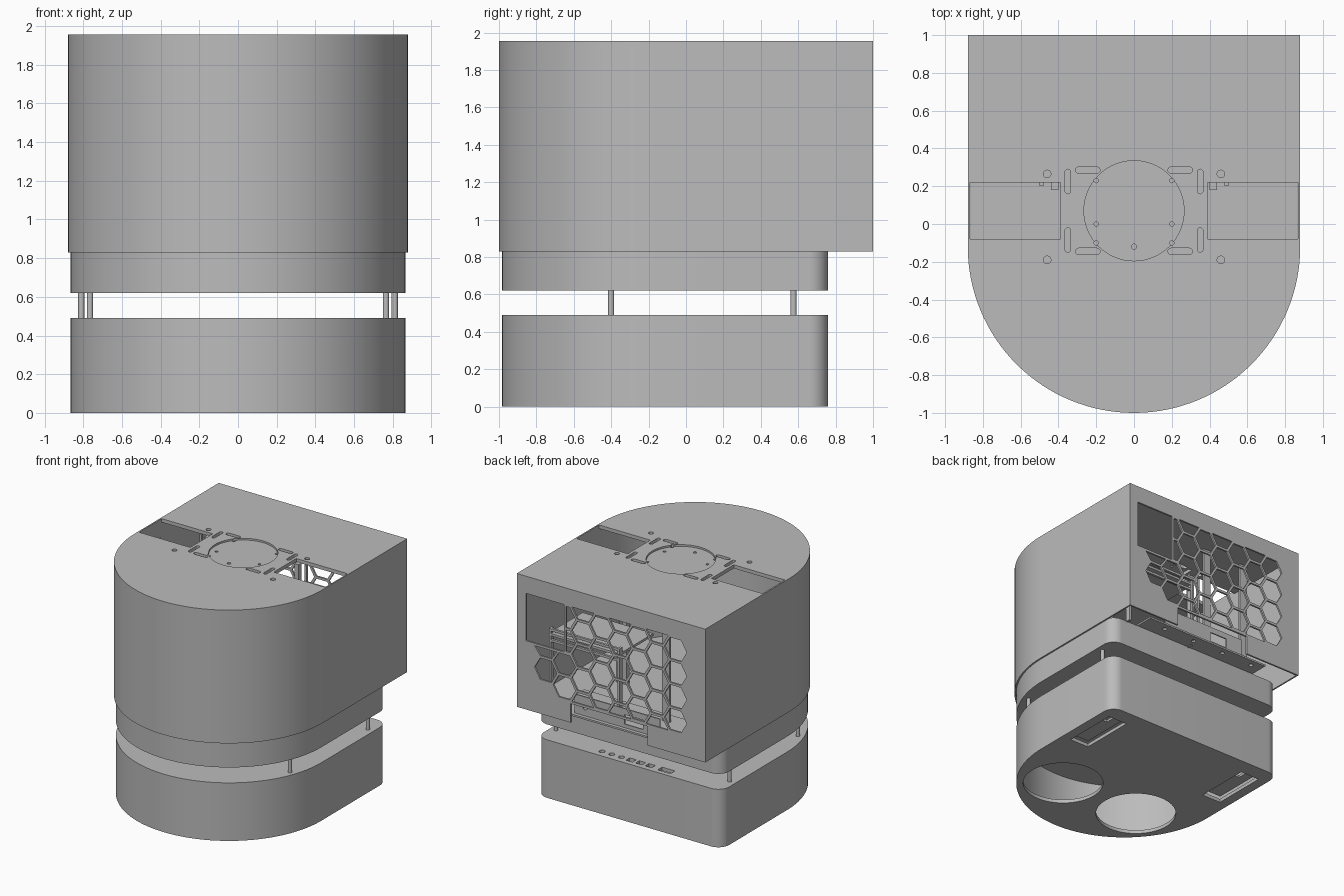
import bpy, bmesh
from math import sin, cos, pi, radians
from mathutils import Matrix

cube = bpy.data.objects.get("Cube")
if cube:
    bpy.data.objects.remove(cube, do_unlink=True)

grey = bpy.data.materials.new("plain grey")
grey.use_nodes = True
colour = (0.5, 0.5, 0.5, 1)
grey.diffuse_color = colour
grey.node_tree.nodes["Principled BSDF"].inputs["Base Color"].default_value = colour

# Maps a profile drawn in x and height to an upright panel
UPRIGHT = Matrix(((1, 0, 0, 0), (0, 0, 1, 0), (0, 1, 0, 0), (0, 0, 0, 1)))


def prism(name, loops, low, high, upright=False):
    """Extrude closed outlines between two levels."""
    bm = bmesh.new()
    for loop in loops:
        face = bm.faces.new([bm.verts.new((a, b, low)) for a, b in loop])
        new = bmesh.ops.extrude_face_region(bm, geom=[face])["geom"]
        verts = [v for v in new if isinstance(v, bmesh.types.BMVert)]
        bmesh.ops.translate(bm, verts=verts, vec=(0, 0, high - low))
    if upright:
        bm.transform(UPRIGHT)
    bmesh.ops.recalc_face_normals(bm, faces=bm.faces)
    mesh = bpy.data.meshes.new(name)
    bm.to_mesh(mesh)
    bm.free()
    mesh.materials.append(grey)
    obj = bpy.data.objects.new(name, mesh)
    bpy.context.collection.objects.link(obj)
    return obj


def cut(obj, loops, low, high, upright=False):
    """Subtract extruded outlines from an object."""
    cutter = prism("cutter", loops, low, high, upright)
    mod = obj.modifiers.new("cut", "BOOLEAN")
    mod.operation, mod.solver, mod.object = "DIFFERENCE", "EXACT", cutter
    bpy.context.view_layer.objects.active = obj
    bpy.ops.object.modifier_apply(modifier=mod.name)
    bpy.data.objects.remove(cutter, do_unlink=True)


def rect(x0, x1, y0, y1):
    return [(x0, y0), (x1, y0), (x1, y1), (x0, y1)]


def arc(x, y, r, start, end, n):
    steps = [radians(start + (end - start) * i / n) for i in range(n + 1)]
    return [(x + r * cos(a), y + r * sin(a)) for a in steps]


def circle(x, y, r, n=24):
    return arc(x, y, r, 0, 360, n)[:-1]


def slot(x, y, length, width, along_x):
    r, half = width / 2, (length - width) / 2
    if along_x:
        return arc(x + half, y, r, -90, 90, 8) + arc(x - half, y, r, 90, 270, 8)
    return arc(x, y + half, r, 0, 180, 8) + arc(x, y - half, r, 180, 360, 8)


def mirrored(loop):
    return [loop, [(-x, y) for x, y in loop]]


def bullet(half, back, corner=0.0):
    """Plan outline: half-round front, straight sides, optional round back corners."""
    front = arc(0, -0.12, half, 180, 360, 64)
    if not corner:
        return front + [(half, back), (-half, back)]
    x, y = half - corner, back - corner
    return front + arc(x, y, corner, 0, 90, 12) + arc(-x, y, corner, 90, 180, 12)


# Main shell, hollow and open below
shell = prism("upper_shell", [bullet(0.88, 1.0)], 0.83, 1.955)
cut(shell, [bullet(0.867, 0.985)], 0.7, 1.925)

# Openings in the shell top
holes = mirrored(rect(0.39, 0.868, -0.08, 0.22))
for y in (-0.19, 0.265):
    holes += mirrored(circle(0.46, y, 0.02))
for y in (-0.145, 0.285):
    holes += mirrored(slot(0.245, y, 0.13, 0.034, True))
for y in (-0.085, 0.225):
    holes += mirrored(slot(0.35, y, 0.13, 0.03, False))
cut(shell, holes, 1.8, 2.1)
cut(shell, [circle(0, 0.07, 0.265, 64)], 1.94, 2.1)
pins = [circle(0, -0.12, 0.014, 12)]
for y in (-0.1, 0.0, 0.23):
    pins += mirrored(circle(0.2, y, 0.012, 12))
cut(shell, pins, 1.8, 2.1)

# Back wall: window, honeycomb vent and lower notch
low, high, pitch = 1.01, 1.81, 0.2
vents = [rect(0.44, 0.796, 1.41, high), rect(-0.34, 0.377, 0.7, 0.99)]
radius = (pitch - 0.02) / 3 ** 0.5
for col in range(8):
    x = 0.61 - col * pitch * 0.866
    for row in range(5 - col % 2):
        z = low + pitch * (row + 0.5 * (col % 2))
        top, side = high, 1
        if col < 2 and z > 1.45:
            if col == 0:
                continue
            side = 0.42
        elif col < 2:
            top = 1.39
        cell = []
        for px, pz in circle(x, z, radius, 6):
            point = (min(px, side), min(max(pz, low), top))
            if not any(abs(point[0] - q[0]) + abs(point[1] - q[1]) < 1e-4 for q in cell):
                cell.append(point)
        vents.append(cell)
cut(shell, vents, 0.95, 1.1, True)

# Middle body, a closed hollow tray under the shell
middle = prism("middle_body", [bullet(0.865, 0.76, 0.1)], 0.62, 0.845)
cut(middle, [bullet(0.845, 0.74, 0.08)], 0.64, 0.825)

# Lower base with openings in its floor and sockets in its top
base = prism("lower_base", [bullet(0.865, 0.76, 0.1)], 0, 0.49)
cut(base, [bullet(0.845, 0.74, 0.08)], 0.03, 0.46)
cut(base, mirrored(circle(0.38, -0.43, 0.32, 64)) + mirrored(rect(0.6, 0.78, 0.14, 0.62)), -0.1, 0.1)
sockets = [circle(0.3 - 0.09 * i, 0.69, 0.024) for i in range(3)]
sockets += [rect(x - 0.03, x + 0.03, 0.665, 0.715) for x in (0.03, -0.06, -0.15)]
sockets.append(rect(-0.36, -0.24, 0.66, 0.72))
cut(base, sockets, 0.4, 0.6)

# Plates set above the long floor openings
liner = prism("floor_slot_plates", mirrored(rect(0.58, 0.8, 0.12, 0.64)), 0.07, 0.09)
cut(liner, mirrored(rect(0.66, 0.72, 0.45, 0.58)), 0, 0.2)

# Support posts between base and middle body
posts = mirrored(circle(0.765, -0.4, 0.016)) + mirrored(circle(0.81, 0.575, 0.016))
prism("support_posts", posts, 0.47, 0.64)

# Inner frame seen through the openings
prism("inner_posts", mirrored(rect(0.4, 0.44, 0.18, 0.22)) + mirrored(rect(0.48, 0.5, 0.2, 0.22)), 0.84, 1.93)
prism("inner_shelf", [rect(0.06, 0.72, 0.35, 0.8)], 1.4, 1.42)
prism("inner_shelf_rails", [rect(0.06, 0.72, 1.44, 1.46), rect(0.06, 0.72, 1.35, 1.37)], 0.78, 0.8, True)
prism("inner_shelf_legs", [rect(0.06, 0.08, 0.76, 0.8), rect(0.7, 0.72, 0.76, 0.8)], 0.84, 1.46)
rails = prism("inner_rails", [rect(x, x + 0.07, 0.85, 1.92) for x in (-0.28, -0.66)], 0.6, 0.62, True)
cut(rails, [slot(x + 0.035, 1.5, 0.5, 0.025, False) for x in (-0.28, -0.66)], 0.5, 0.7, True)
tray = prism("rear_tray", [rect(-0.6, 0.6, 0.5, 0.92)], 0.845, 0.86)
cut(tray, [circle(x, 0.86, 0.018) for x in (-0.5, -0.2, 0.1, 0.4)], 0.8, 0.9)
panel = prism("rear_socket_panel", [rect(-0.38, 0.42, 0.86, 1.02)], 0.88, 0.89, True)
cut(panel, [rect(-0.22, -0.05, 0.89, 0.97), circle(0.32, 0.93, 0.02)], 0.8, 1.0, True)

# Smooth curved walls while keeping edges crisp
for obj in bpy.data.objects:
    obj.select_set(obj.type == "MESH")
bpy.context.view_layer.objects.active = shell
bpy.ops.object.shade_smooth_by_angle(angle=radians(30))
